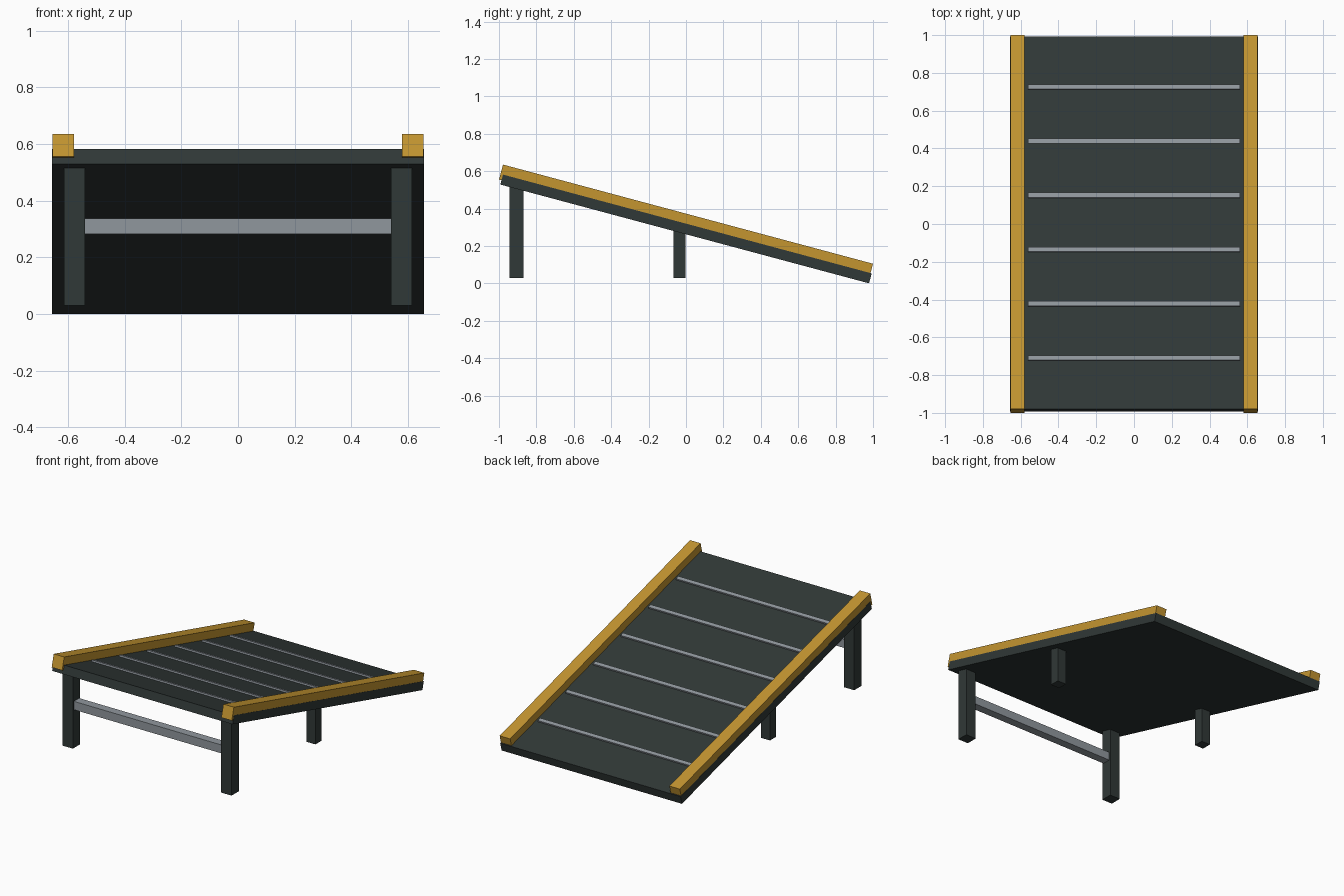
import bpy
from math import radians, cos, sin
from mathutils import Matrix

cube = bpy.data.objects.get("Cube")
if cube:
    bpy.data.objects.remove(cube, do_unlink=True)

SLOPE = radians(-15)  # ramp descends towards the back
TILT = Matrix.Rotation(SLOPE, 4, 'X')


def make_material(name, color):
    mat = bpy.data.materials.new(name)
    mat.use_nodes = True
    mat.diffuse_color = (*color, 1)
    mat.node_tree.nodes["Principled BSDF"].inputs["Base Color"].default_value = (*color, 1)
    return mat


def box(name, size, center, mat, tilt=False):
    bpy.ops.mesh.primitive_cube_add(size=1)
    obj = bpy.context.object
    obj.name = name
    obj.data.transform(Matrix.Diagonal((*size, 1)))
    if tilt:
        obj.data.transform(TILT)
    obj.location = center
    obj.data.materials.append(mat)
    return obj


dark = make_material("dark_steel", (0.03, 0.04, 0.038))
yellow = make_material("safety_yellow", (0.55, 0.30, 0.03))
metal = make_material("light_metal", (0.28, 0.31, 0.34))

# Sloping deck
DECK_Z, DECK_T = 0.291, 0.055
box("deck", (1.312, 2.041, DECK_T), (0, 0, DECK_Z), dark, tilt=True)

# Grip slats lying across the deck, centred on its upper surface
slat_pitch = 0.297
for i in range(6):
    u = (i - 2.5) * slat_pitch
    n = DECK_T / 2
    y = u * cos(SLOPE) - n * sin(SLOPE)
    z = DECK_Z + u * sin(SLOPE) + n * cos(SLOPE)
    box(f"grip_slat_{i + 1}", (1.12, 0.026, 0.02), (0, y, z), metal, tilt=True)

# Side rails and legs, mirrored left and right
for side, s in (("left", 1), ("right", -1)):
    box(f"side_rail_{side}", (0.076, 2.048, 0.083), (s * 0.617, 0, 0.33), yellow, tilt=True)
    box(f"front_leg_{side}", (0.075, 0.075, 0.49), (s * 0.577, -0.907, 0.275), dark)
    box(f"middle_leg_{side}", (0.065, 0.065, 0.25), (s * 0.577, -0.034, 0.155), dark)

# Brace between the front legs
box("cross_brace", (1.09, 0.055, 0.055), (0, -0.907, 0.31), metal)
